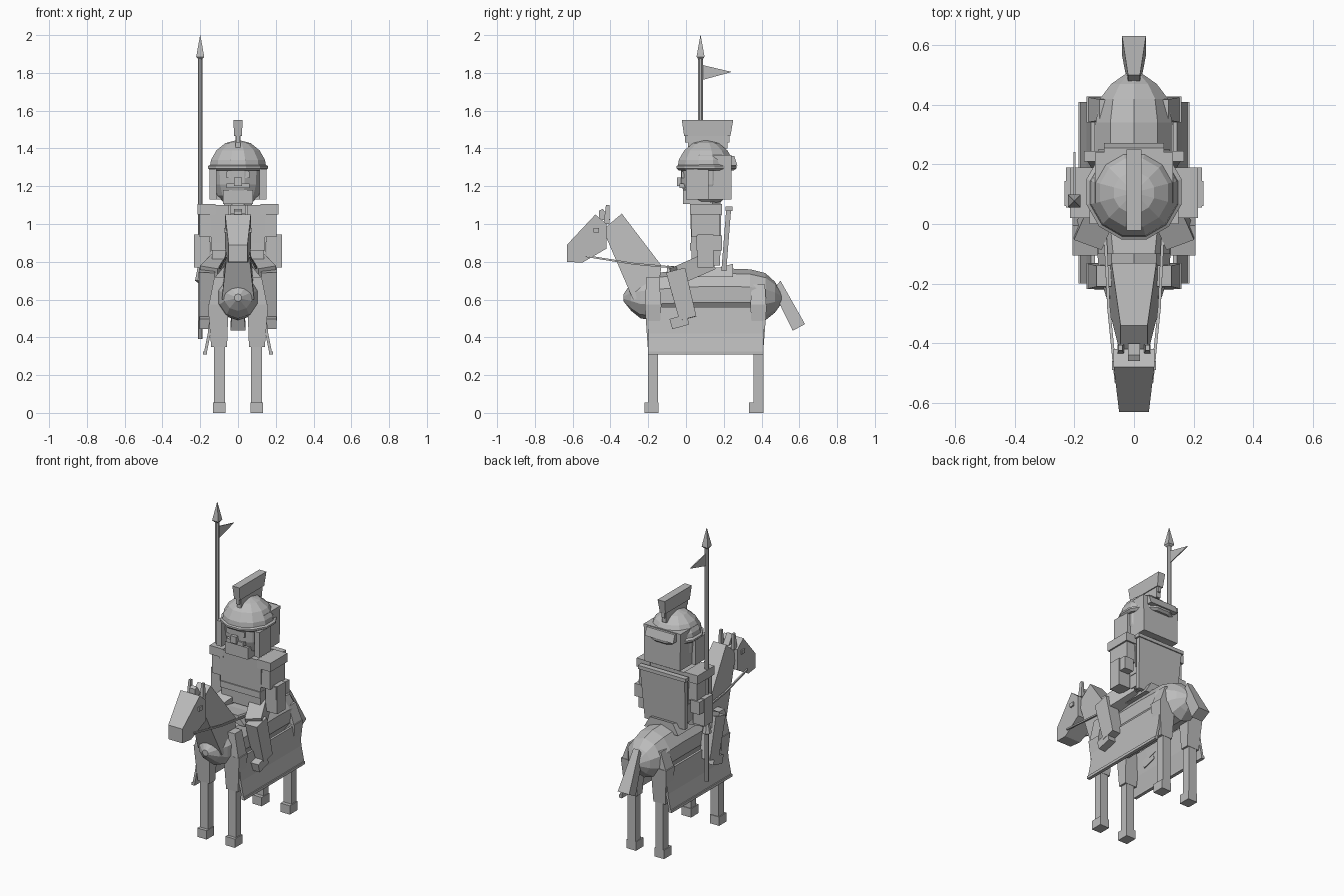
import bpy, bmesh, math
from mathutils import Vector

grey = bpy.data.materials.new("plain_grey")
grey.diffuse_color = (0.5, 0.5, 0.5, 1)


def finish(name, bm):
    bmesh.ops.recalc_face_normals(bm, faces=bm.faces[:])
    me = bpy.data.meshes.new(name)
    bm.to_mesh(me)
    bm.free()
    me.materials.append(grey)
    ob = bpy.data.objects.new(name, me)
    bpy.context.collection.objects.link(ob)
    return ob


def loft(name, rings):
    """Skin a list of equal-length point rings and cap both ends."""
    bm = bmesh.new()
    rs = [[bm.verts.new(p) for p in r] for r in rings]
    n = len(rs[0])
    for a, b in zip(rs, rs[1:]):
        for i in range(n):
            j = (i + 1) % n
            bm.faces.new((a[i], a[j], b[j], b[i]))
    bm.faces.new(rs[0])
    bm.faces.new(rs[-1])
    return finish(name, bm)


def rect(x, hx, y, hy, z):
    return [(x - hx, y - hy, z), (x + hx, y - hy, z), (x + hx, y + hy, z), (x - hx, y + hy, z)]


def box(name, x0, x1, y0, y1, z0, z1):
    x, hx, y, hy = (x0 + x1) / 2, abs(x1 - x0) / 2, (y0 + y1) / 2, abs(y1 - y0) / 2
    return loft(name, [rect(x, hx, y, hy, z0), rect(x, hx, y, hy, z1)])


def profile(name, pts):
    """Symmetric slab from side-profile corners (y, z, half width)."""
    return loft(name, [[(s * w, y, z) for y, z, w in pts] for s in (-1, 1)])


def beam(name, a, b, w, d, n=4, w2=None, d2=None):
    """Tapered bar between two points; w runs across x, d across the other axis."""
    a, b = Vector(a), Vector(b)
    t = (b - a).normalized()
    u = Vector((1, 0, 0))
    u = (u - t * u.dot(t)).normalized()
    v = t.cross(u)
    k = math.sqrt(2) if n == 4 else 1
    w2, d2 = w if w2 is None else w2, d if d2 is None else d2
    ring = lambda c, p, q: [c + u * p * k * math.cos(math.tau * (i + .5) / n)
                            + v * q * k * math.sin(math.tau * (i + .5) / n) for i in range(n)]
    return loft(name, [ring(a, w, d), ring(b, w2, d2)])


def lathe(name, cx, cy, prof, n=12):
    """Stack of horizontal rings (radius, z)."""
    return loft(name, [[(cx + r * math.cos(math.tau * (i + .5) / n), cy + r * math.sin(math.tau * (i + .5) / n), z)
                        for i in range(n)] for r, z in prof])


# Horse body: rings along y (y, half width, bottom, top)
body = [(-.33, .02, .59, .63), (-.29, .075, .54, .69), (-.24, .10, .50, .72), (-.16, .125, .49, .74),
        (0, .135, .49, .76), (.2, .135, .49, .765), (.34, .135, .49, .76), (.42, .12, .49, .74),
        (.47, .08, .53, .695), (.51, .02, .585, .63)]
loft("horse_body", [[(w * math.sin(math.tau * i / 10), y, (lo + hi) / 2 + (hi - lo) / 2 * math.cos(math.tau * i / 10))
                     for i in range(10)] for y, w, lo, hi in body])
# Horse neck, head and tail
profile("horse_neck", [(-.44, .97, .045), (-.34, 1.055, .045), (-.13, .78, .075), (-.15, .62, .085), (-.28, .60, .085)])
profile("horse_head", [(-.63, .80, .05), (-.63, .89, .05), (-.48, 1.05, .068), (-.42, 1.0, .068),
                       (-.42, .87, .068), (-.55, .795, .055)])
profile("horse_tail", [(.46, .65, .02), (.50, .70, .02), (.63, .47, .04), (.565, .435, .04)])
profile("horse_forelock", [(-.46, 1.02, .02), (-.46, 1.07, .02), (-.44, 1.08, .02), (-.40, 1.02, .02)])

for s, side in ((-1, "right"), (1, "left")):
    # Ears, eyes and reins
    beam("ear_" + side, (s * .045, -.42, 1.0), (s * .045, -.415, 1.10), .011, .016, w2=.007, d2=.009)
    box("horse_eye_" + side, s * .05, s * .073, -.49, -.46, .955, .98)
    beam("rein_front_" + side, (s * .06, -.53, .83), (s * .085, -.28, .79), .005, .005)
    beam("rein_back_" + side, (s * .085, -.28, .79), (s * .10, .04, .76), .005, .005)
    # Horse legs and hooves
    for part, y, yh, y0, y1 in (("front", -.175, -.183, -.218, -.13), ("back", .383, .371, .34, .428)):
        tag = part + "_" + side
        loft("leg_" + tag, [rect(s * .098, .028, y, .026, .04), rect(s * .098, .028, y, .026, .36)])
        loft("upper_leg_" + tag, [rect(s * .10, .042, y, .028, .35), rect(s * .105, .055, (y0 + y1) / 2, .044, .575)])
        if part == "back":
            loft("haunch", [rect(s * .10, .055, y, .042, .57), rect(s * .07, .045, y, .035, .68)])
        else:
            loft("shoulder", [rect(s * .10, .055, y, .042, .57), rect(s * .08, .045, y, .035, .72)])
        box("hoof_" + tag, s * .066, s * .132, yh - .038, yh + .038, 0, .056)
    # Hanging cloth with lower trim
    cloth = [(.13, .56), (.145, .56), (.16, .42), (.182, .31), (.167, .31), (.145, .42)]
    loft("side_cloth_" + side, [[(s * x, y, z) for x, z in cloth] for y in (-.20, .41)])
    box("cloth_trim_" + side, s * .165, s * .186, -.20, .41, .308, .325)

    # Rider legs
    beam("thigh_" + side, (s * .08, .12, .80), (s * .155, -.05, .725), .05, .05)
    beam("shin_" + side, (s * .165, -.055, .755), (s * .17, .01, .50), .042, .052, w2=.036, d2=.046)
    beam("foot_" + side, (s * .17, -.08, .47), (s * .17, .01, .495), .034, .028)
    # Rider arms
    box("shoulder_plate_" + side, s * .12, s * .215, .02, .19, 1.05, 1.105)
    box("upper_arm_" + side, s * .13, s * .205, .03, .18, .93, 1.05)
    box("forearm_" + side, s * .15, s * .233, .06, .145, .77, .945)
    box("elbow_" + side, s * .165, s * .228, .055, .19, .86, .94)
    # Eyes, cheek guards and moustache
    box("eye_" + side, s * .037, s * .062, -.025, .03, 1.243, 1.277)
    box("cheek_guard_" + side, s * .115, s * .15, .0, .12, 1.13, 1.29)
    box("moustache_" + side, s * .0, s * .06, -.035, .03, 1.19, 1.215)

# Saddle
profile("saddle", [(-.10, .72, .12), (-.10, .78, .07), (.0, .77, .08), (.18, .77, .09), (.25, .79, .08), (.25, .72, .12)])
# Rider torso, belt and collar
loft("torso", [rect(0, .135, .105, .075, .78), rect(0, .15, .105, .083, 1.10)])
box("belt", -.142, .142, .02, .19, .86, .90)
lathe("rider_neck", 0, .11, [(.08, 1.09), (.08, 1.16)], 8)
# Back cape with top trim
loft("cape", [rect(0, .142, .20, .013, .75), rect(0, .158, .226, .013, 1.08)])
box("cape_trim", -.168, .168, .21, .245, 1.07, 1.092)

# Head, face and neck cover
lathe("head", 0, .105, [(.08, 1.115), (.115, 1.15), (.135, 1.21), (.138, 1.30)], 12)
loft("neck_cover", [rect(0, .125, .155, .085, 1.13), rect(0, .13, .155, .085, 1.365)])
box("beard", -.08, .08, -.015, .13, 1.105, 1.18)
box("nose", -.02, .02, -.047, .02, 1.20, 1.245)
# Helmet dome, brim and rear guard
lathe("helmet_dome", 0, .105, [(.155, 1.295), (.148, 1.34), (.118, 1.39), (.07, 1.428), (.015, 1.442)], 12)
lathe("helmet_brim", 0, .108, [(.15, 1.283), (.165, 1.295), (.165, 1.306), (.15, 1.315)], 12)
loft("helmet_rear_guard", [rect(0, .10, .22, .052, 1.31), rect(0, .10, .20, .055, 1.36)])
# Crest
box("crest_stem", -.014, .014, .01, .22, 1.40, 1.48)
profile("crest", [(-.022, 1.55, .025), (.25, 1.55, .025), (.235, 1.465, .02), (-.01, 1.465, .02)])
box("crest_base", -.01, .01, -.005, .23, 1.432, 1.47)

# Spear with pennant
lathe("spear_shaft", -.2, .077, [(.014, .39), (.014, 1.89)], 8)
lathe("spear_guard", -.2, .077, [(.015, .77), (.03, .70), (.015, .69)], 8)
lathe("spear_tip", -.2, .077, [(.012, 1.87), (.03, 1.885), (.001, 2.0)], 4)
loft("pennant", [[(x, .085, 1.842), (x, .242, 1.805), (x, .085, 1.762)] for x in (-.203, -.197)])
